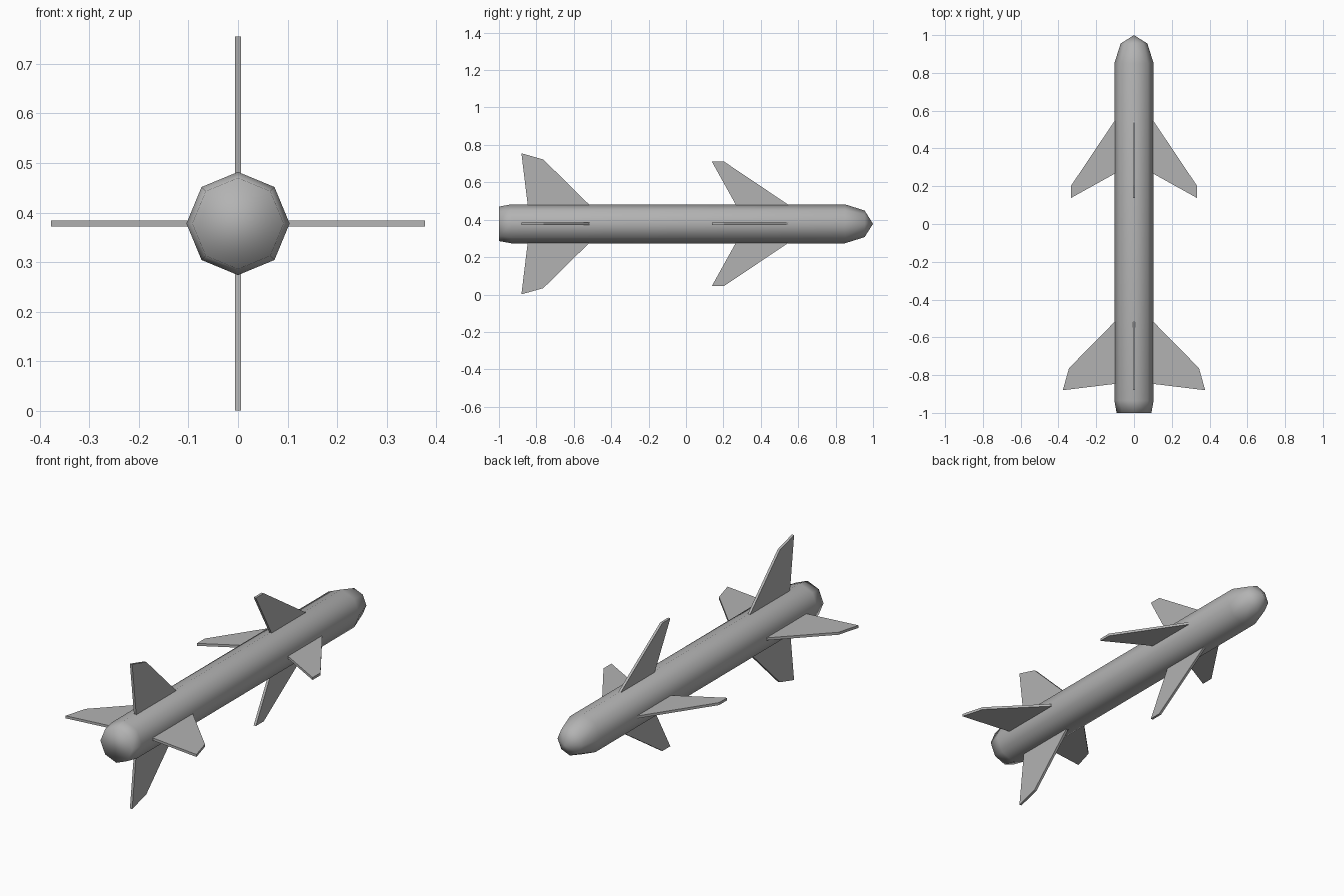
import bpy
import bmesh
import math
from mathutils import Matrix, Vector

cube = bpy.data.objects.get("Cube")
if cube:
    bpy.data.objects.remove(cube)

AXIS = Vector((0, 0, 0.378))
SIDES = 8

grey = bpy.data.materials.new("plain_grey")
grey.use_nodes = True
COLOUR = (0.45, 0.45, 0.45, 1)
grey.diffuse_color = COLOUR
grey.node_tree.nodes["Principled BSDF"].inputs["Base Color"].default_value = COLOUR


def finish(bm, name, smooth=False):
    bmesh.ops.recalc_face_normals(bm, faces=bm.faces)
    for face in bm.faces:
        face.smooth = smooth
    mesh = bpy.data.meshes.new(name)
    bm.to_mesh(mesh)
    bm.free()
    mesh.materials.append(grey)
    obj = bpy.data.objects.new(name, mesh)
    bpy.context.collection.objects.link(obj)
    return obj


def make_body(profile, tip_y):
    """Loft octagonal rings along y, closed by a flat tail and a pointed nose."""
    bm = bmesh.new()
    rings = []
    for y, r in profile:
        angles = [i * math.tau / SIDES for i in range(SIDES)]
        rings.append([bm.verts.new(AXIS + Vector((r * math.cos(a), y, r * math.sin(a))))
                      for a in angles])
    tip = bm.verts.new(AXIS + Vector((0, tip_y, 0)))
    bm.faces.new(rings[0])
    for i in range(SIDES):
        j = (i + 1) % SIDES
        for a, b in zip(rings, rings[1:]):
            bm.faces.new((a[i], a[j], b[j], b[i]))
        bm.faces.new((rings[-1][i], rings[-1][j], tip))
    return finish(bm, "body", smooth=True)


def make_fin(name, outline, turn, thickness=0.013):
    """Flat plate from a (radius, y) outline, turned about the body axis."""
    bm = bmesh.new()
    face = bm.faces.new([bm.verts.new((r, y, -thickness / 2)) for r, y in outline])
    grown = bmesh.ops.extrude_face_region(bm, geom=[face])["geom"]
    bmesh.ops.translate(bm, vec=(0, 0, thickness),
                        verts=[v for v in grown if isinstance(v, bmesh.types.BMVert)])
    place = Matrix.Translation(AXIS) @ Matrix.Rotation(turn, 4, "Y")
    bmesh.ops.transform(bm, matrix=place, verts=bm.verts)
    return finish(bm, name)


# Long octagonal body with a chamfered tail and a blunt nose
make_body([(-1, 0.092), (-0.935, 0.104), (0.85, 0.104), (0.955, 0.071)], 1)

# Four wings ahead of the middle and four larger fins at the tail
wing = [(0.09, 0.565), (0.333, 0.203), (0.333, 0.138), (0.09, 0.273)]
tail_fin = [(0.09, -0.505), (0.344, -0.763), (0.377, -0.88), (0.09, -0.845)]
for i, side in enumerate(("left", "bottom", "right", "top")):
    make_fin(side + "_wing", wing, i * math.pi / 2)
    make_fin(side + "_tail_fin", tail_fin, i * math.pi / 2)
